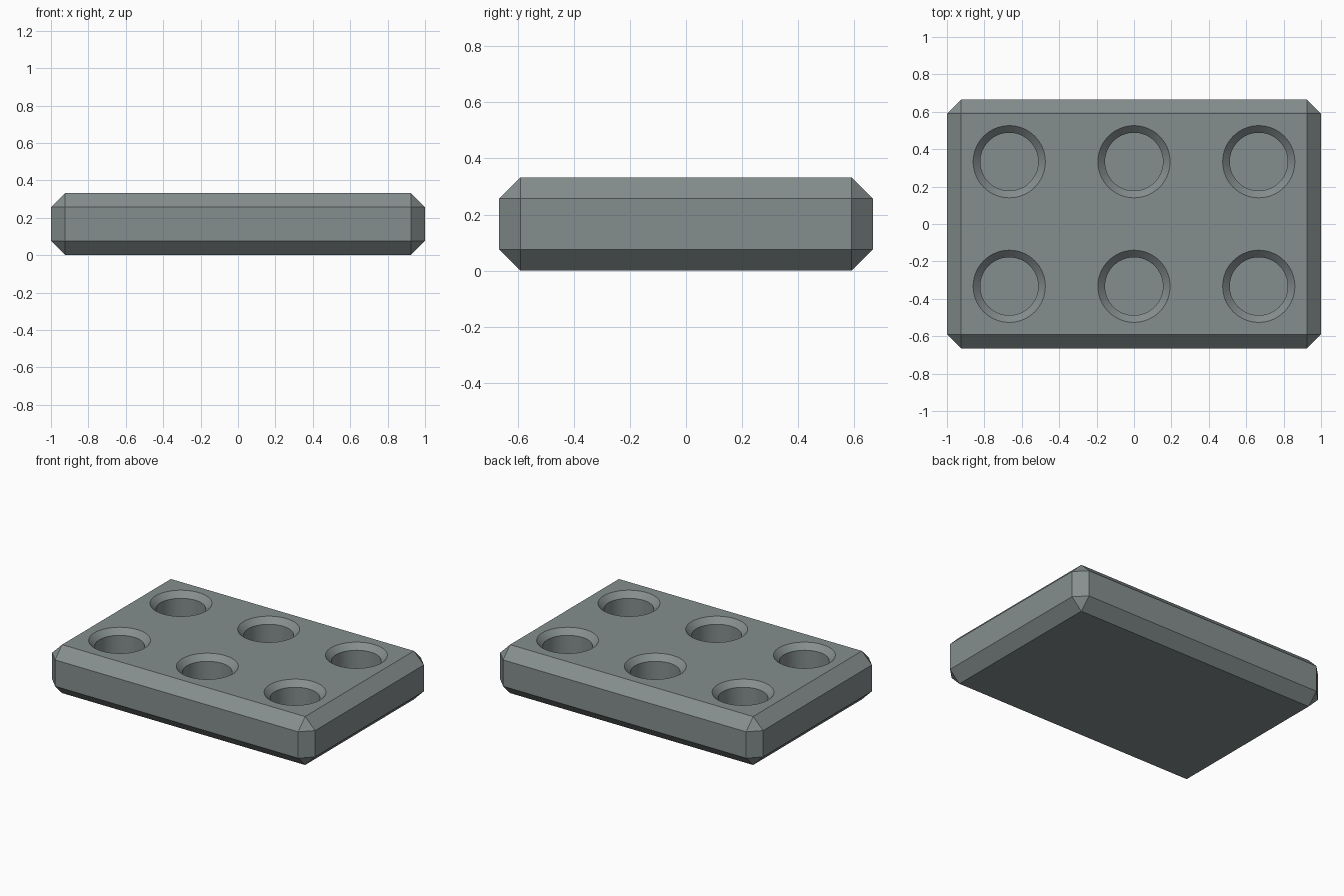
import bpy, bmesh, math

if "Cube" in bpy.data.objects:
    bpy.data.objects.remove(bpy.data.objects["Cube"])

SIZE = (2.0, 1.333, 0.333)
CHAMFER = 0.076
HOLE_R, RIM_R = 0.155, 0.193
RIM_DEPTH = RIM_R - HOLE_R
HOLE_DEPTH = 0.25
SEGMENTS = 64

grey = bpy.data.materials.new("slate grey")
grey.diffuse_color = (0.235, 0.27, 0.27, 1)
grey.use_nodes = True
grey.node_tree.nodes["Principled BSDF"].inputs["Base Color"].default_value = grey.diffuse_color


def make_object(name, bm):
    mesh = bpy.data.meshes.new(name)
    bmesh.ops.recalc_face_normals(bm, faces=bm.faces)
    bm.to_mesh(mesh)
    bm.free()
    mesh.materials.append(grey)
    obj = bpy.data.objects.new(name, mesh)
    bpy.context.collection.objects.link(obj)
    return obj


# Slab with every edge chamfered
bm = bmesh.new()
bmesh.ops.create_cube(bm, size=1)
for v in bm.verts:
    v.co = [c * s for c, s in zip(v.co, SIZE)]
    v.co.z += SIZE[2] / 2
bmesh.ops.bevel(bm, geom=bm.edges[:], offset=CHAMFER, segments=1,
                affect='EDGES', profile=0.5)
slab = make_object("slab", bm)

# Countersunk blind holes: one turned profile for each socket
top = SIZE[2]
over = 0.02
profile = [(HOLE_R, top - HOLE_DEPTH), (HOLE_R, top - RIM_DEPTH),
           (RIM_R + over, top + over)]
bm = bmesh.new()
for cx in (-0.667, 0, 0.667):
    for cy in (-0.333, 0.333):
        rings = [[bm.verts.new((cx + r * math.cos(2 * math.pi * i / SEGMENTS),
                                cy + r * math.sin(2 * math.pi * i / SEGMENTS), z))
                  for i in range(SEGMENTS)] for r, z in profile]
        for low, high in zip(rings, rings[1:]):
            for i in range(SEGMENTS):
                j = (i + 1) % SEGMENTS
                bm.faces.new((low[i], low[j], high[j], high[i]))
        bm.faces.new(rings[0][::-1])
        bm.faces.new(rings[-1])
cutter = make_object("socket_cutter", bm)
cutter.hide_render = True

# Cut the sockets into the slab
cut = slab.modifiers.new("sockets", 'BOOLEAN')
cut.operation = 'DIFFERENCE'
cut.solver = 'EXACT'
cut.object = cutter
bpy.context.view_layer.objects.active = slab
slab.select_set(True)
bpy.ops.object.modifier_apply(modifier=cut.name)
bpy.data.objects.remove(cutter)

# Smooth socket walls, crisp chamfers
bpy.ops.object.shade_smooth_by_angle(angle=math.radians(30))
